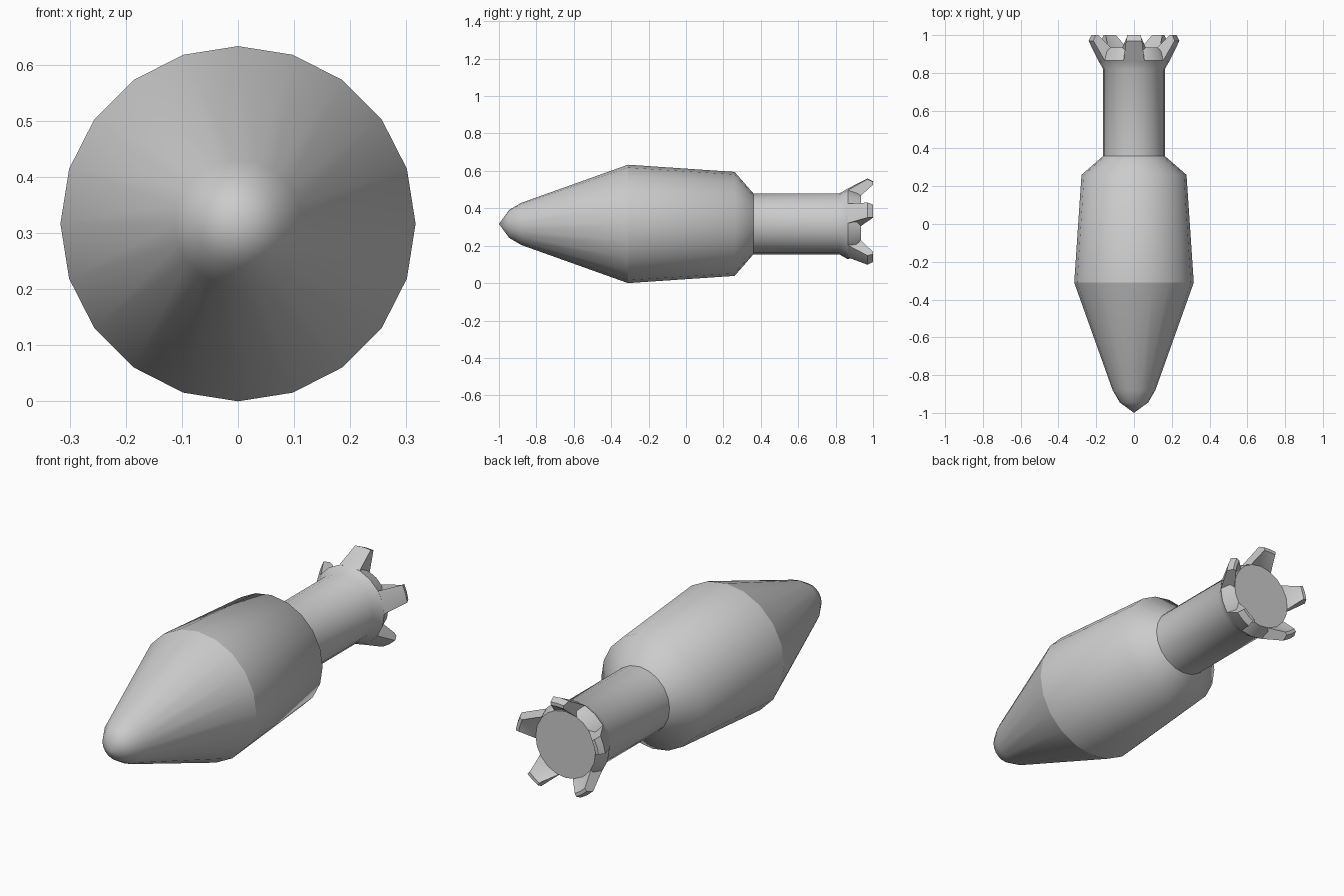
import bpy, bmesh, math

if "Cube" in bpy.data.objects:
    bpy.data.objects.remove(bpy.data.objects["Cube"])

CZ = 0.3165   # height of the long axis
SIDES = 20


def point(y, r, deg):
    a = math.radians(deg)
    return (r * math.cos(a), y, CZ + r * math.sin(a))


def finish(bm, name, angle):
    bmesh.ops.remove_doubles(bm, verts=bm.verts, dist=1e-5)
    bmesh.ops.recalc_face_normals(bm, faces=bm.faces)
    me = bpy.data.meshes.new(name)
    bm.to_mesh(me)
    bm.free()
    ob = bpy.data.objects.new(name, me)
    bpy.context.collection.objects.link(ob)
    bpy.ops.object.select_all(action='DESELECT')
    ob.select_set(True)
    bpy.context.view_layer.objects.active = ob
    bpy.ops.object.shade_smooth_by_angle(angle=math.radians(angle))
    # make sure open shells face away from the axis
    return ob


def lathe(name, profile, angle):
    """Revolve (y, radius) pairs around the long axis."""
    bm = bmesh.new()
    rings = []
    for y, r in profile:
        if r == 0:
            rings.append([bm.verts.new((0, y, CZ))] * SIDES)
        else:
            rings.append([bm.verts.new(point(y, r, 90 + i * 360 / SIDES))
                          for i in range(SIDES)])
    for a, b in zip(rings, rings[1:]):
        for i in range(SIDES):
            j = (i + 1) % SIDES
            quad = list(dict.fromkeys((a[i], a[j], b[j], b[i])))
            bm.faces.new(quad)
    return finish(bm, name, angle)


def fin(name, deg):
    """Flared tail prong: (y, radius, half angle) section swept over three columns."""
    section = [(0.865, 0.189, 17), (0.970, 0.243, 10), (1.0, 0.228, 9),
               (1.0, 0.212, 9), (0.935, 0.163, 22), (0.865, 0.15, 18)]
    bm = bmesh.new()
    cols = [[bm.verts.new(point(y, r, deg + s * h)) for y, r, h in section]
            for s in (-1, 0, 1)]
    n = len(section)
    for a, b in zip(cols, cols[1:]):
        for i in range(n):
            j = (i + 1) % n
            bm.faces.new((a[i], a[j], b[j], b[i]))
    bm.faces.new(cols[0])
    bm.faces.new(cols[2])
    return finish(bm, name, 35)


# Rounded nose cone
lathe("nose", [(-1.0, 0), (-0.945, 0.075), (-0.88, 0.113), (-0.31, CZ)], 40)

# Main body with sloped shoulder
lathe("body", [(-0.31, CZ), (0.26, 0.278), (0.36, 0.163)], 60)

# Tail tube, flared rim and closed end
lathe("tail_tube", [(0.36, 0.163), (0.82, 0.163), (0.865, 0.189),
                    (0.935, 0.163), (0.935, 0)], 32)

# Five prongs around the tail
for k in range(5):
    fin(f"tail_fin_{k + 1}", 90 + 72 * k)
